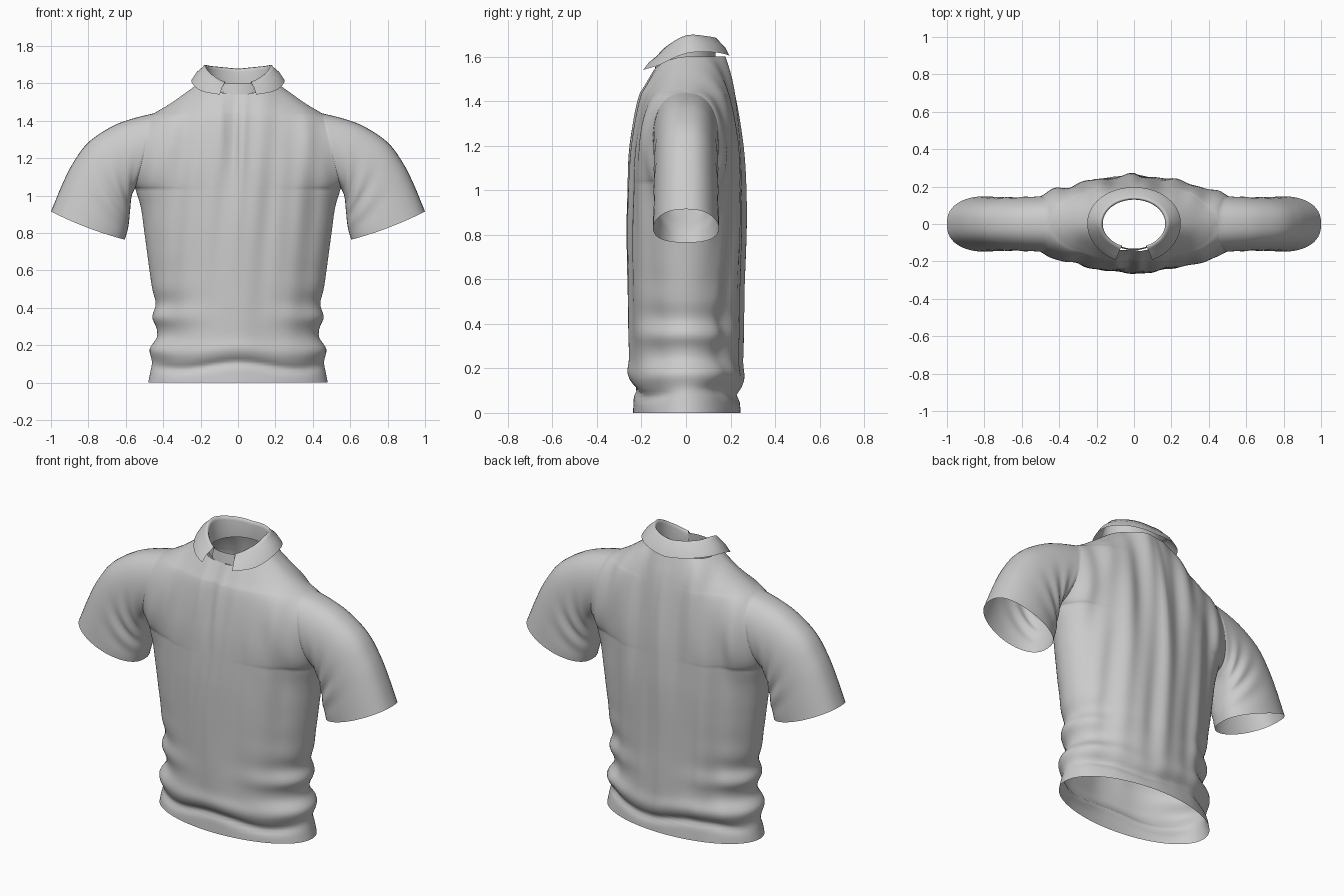
import bpy, bmesh
from math import sin, cos, pi, exp, sqrt

if "Cube" in bpy.data.objects:
    bpy.data.objects.remove(bpy.data.objects["Cube"])


def curve(pts, t):
    """Smooth (Catmull-Rom style) interpolation of a (t, value) table."""
    n = len(pts)
    t = min(max(t, pts[0][0]), pts[-1][0])
    i = 0
    while i < n - 2 and t > pts[i + 1][0]:
        i += 1

    def slope(k):
        a, b = pts[max(k - 1, 0)], pts[min(k + 1, n - 1)]
        return (b[1] - a[1]) / (b[0] - a[0])
    (t0, v0), (t1, v1) = pts[i], pts[i + 1]
    h = t1 - t0
    s = (t - t0) / h
    return ((2*s**3 - 3*s*s + 1) * v0 + (s**3 - 2*s*s + s) * h * slope(i)
            + (3*s*s - 2*s**3) * v1 + (s**3 - s*s) * h * slope(i + 1))


def bump(v, width):
    return exp(-(v / width) ** 2)


def add_grid(bm, rows):
    vs = [[bm.verts.new(p) for p in row] for row in rows]
    for a, b in zip(vs, vs[1:]):
        for i in range(len(a) - 1):
            bm.faces.new((a[i], a[i + 1], b[i + 1], b[i]))


def finish(bm, name):
    bmesh.ops.remove_doubles(bm, verts=bm.verts, dist=0.0002)
    bmesh.ops.recalc_face_normals(bm, faces=bm.faces)
    me = bpy.data.meshes.new(name)
    bm.to_mesh(me)
    bm.free()
    for p in me.polygons:
        p.use_smooth = True
    ob = bpy.data.objects.new(name, me)
    bpy.context.collection.objects.link(ob)
    return ob


# Side outline and front / back depth by height
PIT, TIP = 1.04, 1.44
SIDE = [(0, .48), (.06, .468), (.11, .46), (.18, .472), (.24, .435), (.29, .435),
        (.35, .458), (.42, .44), (.5, .458), (.6, .473), (.8, .50), (.94, .52), (PIT, .55)]
SHOULDER = [(TIP, .45), (1.49, .365), (1.55, .28), (1.6, .21)]
FRONT = [(0, .238), (.1, .235), (.2, .25), (.5, .257), (.85, .262), (1.05, .255),
         (1.2, .243), (1.4, .21), (1.5, .178), (1.6, .145)]
BACK = [(0, .245), (.1, .24), (.2, .25), (.5, .252), (.85, .26), (1.05, .253),
        (1.2, .242), (1.4, .218), (1.5, .2), (1.6, .172)]


def half_width(z):
    if z <= PIT:
        return curve(SIDE, z)
    if z >= TIP:
        return curve(SHOULDER, z)
    return .55 + (.45 - .55) * (z - PIT) / (TIP - PIT)


def oval(c):
    return max(0, 1 - c * c) ** 0.4


def folds(x, z, u, front):
    """Cloth wrinkles: hanging folds, hem bunching and side creases."""
    top = min(1, z / .4)
    if front:
        d = .005 * sin(24 * x + 1.5 * sin(3 * z)) * top
        d += .003 * sin(53 * x - 4 * z) * top * bump(z - 1, .5)
        d += .013 * bump(x - .03 + .03 * (1.4 - z), .022) * bump(z - 1.3, .25)
        d -= .012 * bump(x + .02 + .02 * (1.4 - z), .02) * bump(z - 1.25, .25)
        d += .009 * bump(x + .09, .02) * bump(z - 1.35, .2)
    else:
        d = .007 * sin(27 * x + 1.2 * sin(2.5 * z) + 1) * top
        d += .004 * sin(49 * x + 3 * z) * top
        d += .012 * bump(x, .025) * bump(z - 1.2, .35)
    # diagonal pulls toward the armpits
    d += .006 * sin(34 * (abs(x) * .9 + z * .35)) * bump(z - 1.15, .25) * u * u
    # bunched hem and side creases
    c = .09 + .018 * cos(10 * x + (0 if front else 2))
    d += .013 * bump(z - c - .07, .045) - .016 * bump(z - c, .022)
    d += .010 * sin(36 * z + 4 * abs(x)) * bump(z - .3, .25) * u ** 3
    return d


# Shirt body: front and back panels, with open armholes
shirt = bmesh.new()
ARM = 24
arm_c = [-cos(pi * i / ARM) for i in range(ARM + 1)]
heights = [PIT * i / 64 for i in range(64)]
heights += [PIT + (TIP - PIT) * (c + 1) / 2 for c in arm_c]
heights += [TIP + (1.6 - TIP) * i / 10 for i in range(1, 11)]
COLS = 84
for sign, depth in ((-1, FRONT), (1, BACK)):
    rows = []
    for z in heights:
        w, d = half_width(z), curve(depth, z)
        edge = 0
        if PIT < z < TIP:
            edge = .148 * oval(2 * (z - PIT) / (TIP - PIT) - 1)
        row = []
        for i in range(COLS + 1):
            a = pi * (i / COLS - .5)
            u, k = sin(a), max(0, cos(a))
            if i in (0, COLS):
                k = 0
            x = w * u
            y = sqrt(edge ** 2 + (d * d - edge ** 2) * k * k)
            y += folds(x, z, abs(u), sign < 0) * min(1, 1.6 * k)
            # front neckline dips below the back
            dip = .06 * max(0, (z - TIP) / (1.6 - TIP)) * k * k if sign < 0 else 0
            row.append((x, sign * y, z - dip))
        rows.append(row)
    add_grid(shirt, rows)

# Sleeves: oval rings swept from the armhole to the cuff
TOP_X = [(0, .45), (.15, .56), (.3, .67), (.5, .80), (.7, .885), (.85, .94), (1, 1.0)]
TOP_Z = [(0, 1.44), (.15, 1.413), (.3, 1.372), (.5, 1.285), (.7, 1.17), (.85, 1.06), (1, .915)]
LOW_X = [(0, .55), (.2, .568), (.5, .577), (.8, .587), (1, .605)]
LOW_Z = [(0, PIT), (.2, 1.0), (.5, .92), (.8, .83), (1, .765)]
for side in (-1, 1):
    for sign in (-1, 1):
        rows = []
        for j in range(29):
            t = j / 28
            tx, tz = curve(TOP_X, t), curve(TOP_Z, t)
            lx, lz = curve(LOW_X, t), curve(LOW_Z, t)
            row = []
            for c in arm_c:
                s = (c + 1) / 2
                # creases fan out from the armpit
                wr = .008 * sin(26 * t + 5 * s) * bump(s - .15, .35) * sin(pi * t) * oval(c)
                y = .148 * oval(c) + wr - .006 * sin(pi * t) * oval(c)
                # slight downward bow of the hem
                sag = .012 * t * t * (1 - c * c)
                row.append((side * (lx + (tx - lx) * s), sign * y, lz + (tz - lz) * s - sag))
            rows.append(row)
        add_grid(shirt, rows)
finish(shirt, "shirt_body_and_sleeves")

# Collar: folded leaf, open at the front (angle 0 = front, pi = back)
RIDGE = [(0, 1.595), (.4, 1.605), (.9, 1.645), (1.57, 1.692), (2.3, 1.688), (pi, 1.675)]
HEM = [(.4, 1.54), (.9, 1.56), (1.57, 1.615), (2.2, 1.62), (pi, 1.60)]


def loop_point(s, rx, ry, z):
    return (rx * sin(s), .002 - ry * cos(s), z)


def mirrored_angles(start, n):
    return [start + (2 * pi - 2 * start) * i / n for i in range(n + 1)]


def collar_ring(s):
    a = s if s <= pi else 2 * pi - s
    r, h = curve(RIDGE, a), curve(HEM, a)
    k = (1 + cos(a)) / 2
    low = 1.575 - .035 * k
    hy = .195 + .017 * k
    return [loop_point(s, .168, .132, low),
            loop_point(s, .167, .128, r - .015),
            loop_point(s, .172, .132, r),
            loop_point(s, .181, .139, r + .004),
            loop_point(s, .192, .149, r - .008),
            loop_point(s, .222, (.145 + hy) / 2 + .004, (r + h) / 2 + .004),
            loop_point(s, .25, hy, h)]


collar = bmesh.new()
add_grid(collar, [collar_ring(s) for s in mirrored_angles(.4, 72)])
finish(collar, "collar")

# Collar stand: short band closing the front of the neck
stand = bmesh.new()
band = []
for i in range(17):
    s = -.5 + i / 16
    band.append([loop_point(s, .168, .142, 1.54), loop_point(s, .168, .138, 1.57),
                 loop_point(s, .168, .134, 1.6)])
add_grid(stand, band)
finish(stand, "collar_stand")
